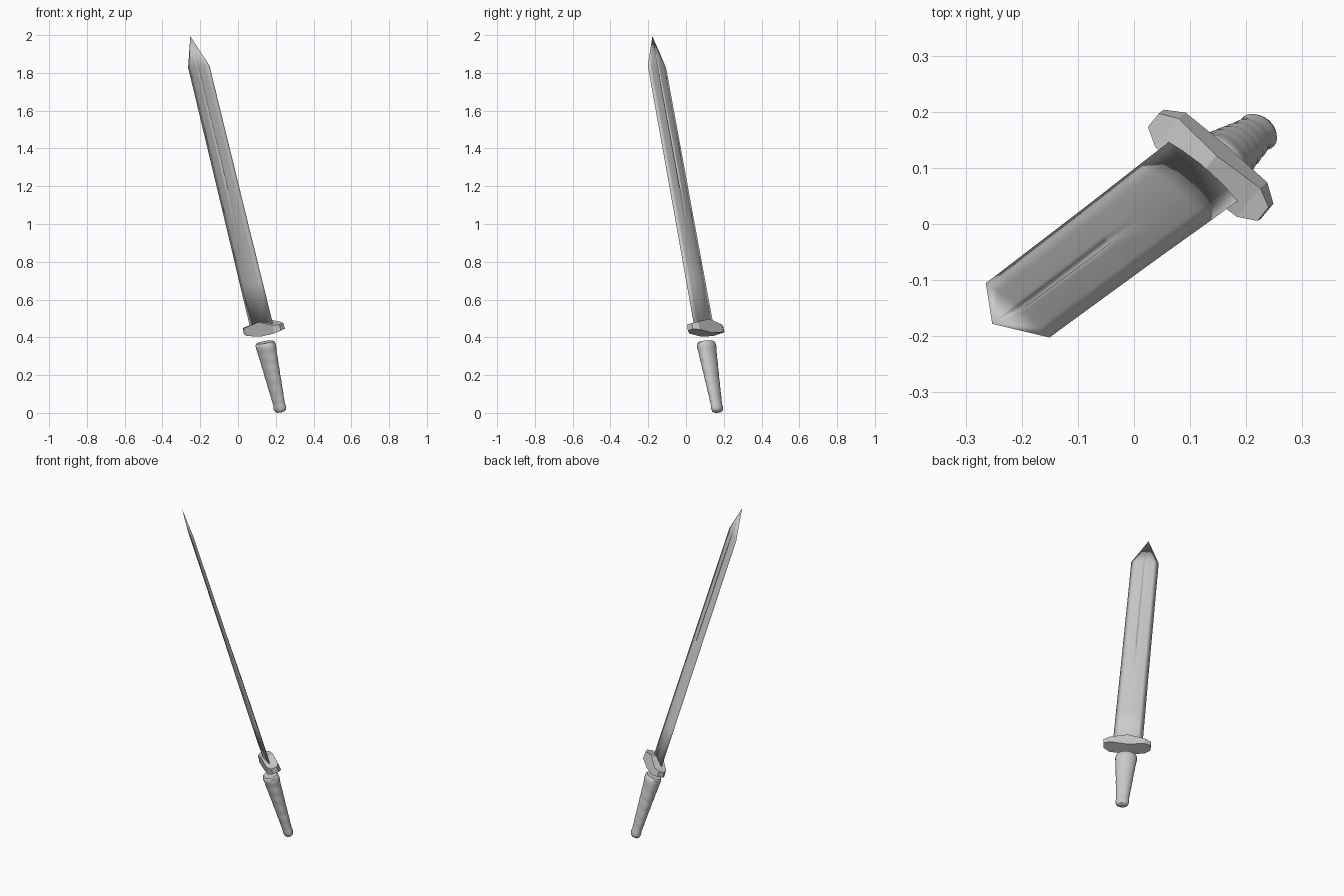
import bpy, bmesh, math
from mathutils import Vector, Matrix

if "Cube" in bpy.data.objects:
    bpy.data.objects.remove(bpy.data.objects["Cube"])

steel = bpy.data.materials.new("grey steel")
steel.diffuse_color = (0.6, 0.6, 0.6, 1)
steel.use_nodes = True
steel.node_tree.nodes["Principled BSDF"].inputs["Base Color"].default_value = steel.diffuse_color


def frame(origin, direction):
    """Sword frame: local x = blade width, y = thickness, z = along the sword."""
    d = Vector(direction).normalized()
    w = Vector((0.76, -0.65, 0.07))
    w = (w - d * w.dot(d)).normalized()
    return Matrix.Translation(origin) @ Matrix((w, d.cross(w), d)).transposed().to_4x4()


def loft(name, matrix, rings, angle, tip=None):
    """Skin a list of equal-length closed rings; end in a cap or a tip point."""
    bm = bmesh.new()
    vs = [[bm.verts.new(p) for p in r] for r in rings]
    n = len(vs[0])
    for a, b in zip(vs, vs[1:]):
        for i in range(n):
            j = (i + 1) % n
            bm.faces.new((a[i], a[j], b[j], b[i]))
    bm.faces.new(vs[0][::-1])
    if tip:
        t = bm.verts.new(tip)
        for i in range(n):
            bm.faces.new((vs[-1][i], vs[-1][(i + 1) % n], t))
    else:
        bm.faces.new(vs[-1])
    bmesh.ops.recalc_face_normals(bm, faces=bm.faces[:])
    me = bpy.data.meshes.new(name)
    bm.to_mesh(me)
    bm.free()
    ob = bpy.data.objects.new(name, me)
    bpy.context.collection.objects.link(ob)
    ob.matrix_world = matrix
    me.materials.append(steel)
    bpy.ops.object.select_all(action='DESELECT')
    ob.select_set(True)
    bpy.context.view_layer.objects.active = ob
    if angle:
        bpy.ops.object.shade_smooth_by_angle(angle=math.radians(angle))
    return ob


# Blade: thin ridged section, with a narrow central slot on the upper half
def blade_ring(z, hw, ht, ridge, slot):
    half = [(hw, 0), (hw * 0.65, ht * 0.5), (hw * ridge, ht), (0.005, ht),
            (0.004, ht * slot), (-0.004, ht * slot), (-0.005, ht),
            (-hw * ridge, ht), (-hw * 0.65, ht * 0.5)]
    return [(x, y, z) for x, y in half] + [(-x, -y, z) for x, y in half]

loft("blade", frame((0.128, 0.097, 0.447), (-0.242, -0.181, 1)),
     [blade_ring(0.02, 0.081, 0.013, 0.12, 1.0),
      blade_ring(0.25, 0.080, 0.012, 0.32, 1.0),
      blade_ring(0.55, 0.078, 0.011, 0.32, 1.0),
      blade_ring(0.77, 0.077, 0.010, 0.18, 1.0),
      blade_ring(0.78, 0.077, 0.010, 0.18, 0.5),
      blade_ring(1.35, 0.075, 0.008, 0.15, 0.5),
      blade_ring(1.447, 0.075, 0.008, 0.15, 0.9)], 179, tip=(-0.008, 0, 1.617))

# Guard: faceted bar, peaked in the middle, narrowing at both ends
def guard_ring(x, hy, lo, hi):
    return [(x, -hy, lo), (x, hy, lo), (x, hy * 0.9, hi), (x, -hy * 0.9, hi)]

loft("guard", frame((0.136, 0.104, 0.447), (-0.242, -0.175, 1)),
     [guard_ring(-0.129, 0.018, -0.016, 0.016),
      guard_ring(-0.096, 0.038, -0.024, 0.02),
      guard_ring(0, 0.038, -0.034, 0.044),
      guard_ring(0.096, 0.038, -0.024, 0.02),
      guard_ring(0.129, 0.018, -0.016, 0.016)], 0)

# Grip: tapering oval with a faint spiral wrap and a flared pommel end
profile = [(-0.458, 0.024), (-0.452, 0.033), (-0.435, 0.038), (-0.418, 0.035),
           (-0.40, 0.036), (-0.25, 0.047), (-0.13, 0.056), (-0.10, 0.060),
           (-0.082, 0.058), (-0.075, 0.050)]

def grip_radius(z):
    for (z0, r0), (z1, r1) in zip(profile, profile[1:]):
        if z <= z1:
            return r0 + (r1 - r0) * (z - z0) / (z1 - z0)
    return profile[-1][1]

SIDES = 24
levels = sorted({p[0] for p in profile} | {-0.395 + 0.01 * i for i in range(29)})
rings = []
for z in levels:
    r = grip_radius(z)
    wrap = 0.0007 if -0.40 < z < -0.11 else 0
    ring = []
    for i in range(SIDES):
        a = 2 * math.pi * i / SIDES
        q = r + wrap * math.sin(a + z * 2 * math.pi / 0.06)
        ring.append((q * math.cos(a), 0.74 * q * math.sin(a), z))
    rings.append(ring)
loft("grip", frame((0.126, 0.093, 0.446), (-0.228, -0.17, 1)), rings, 40)
